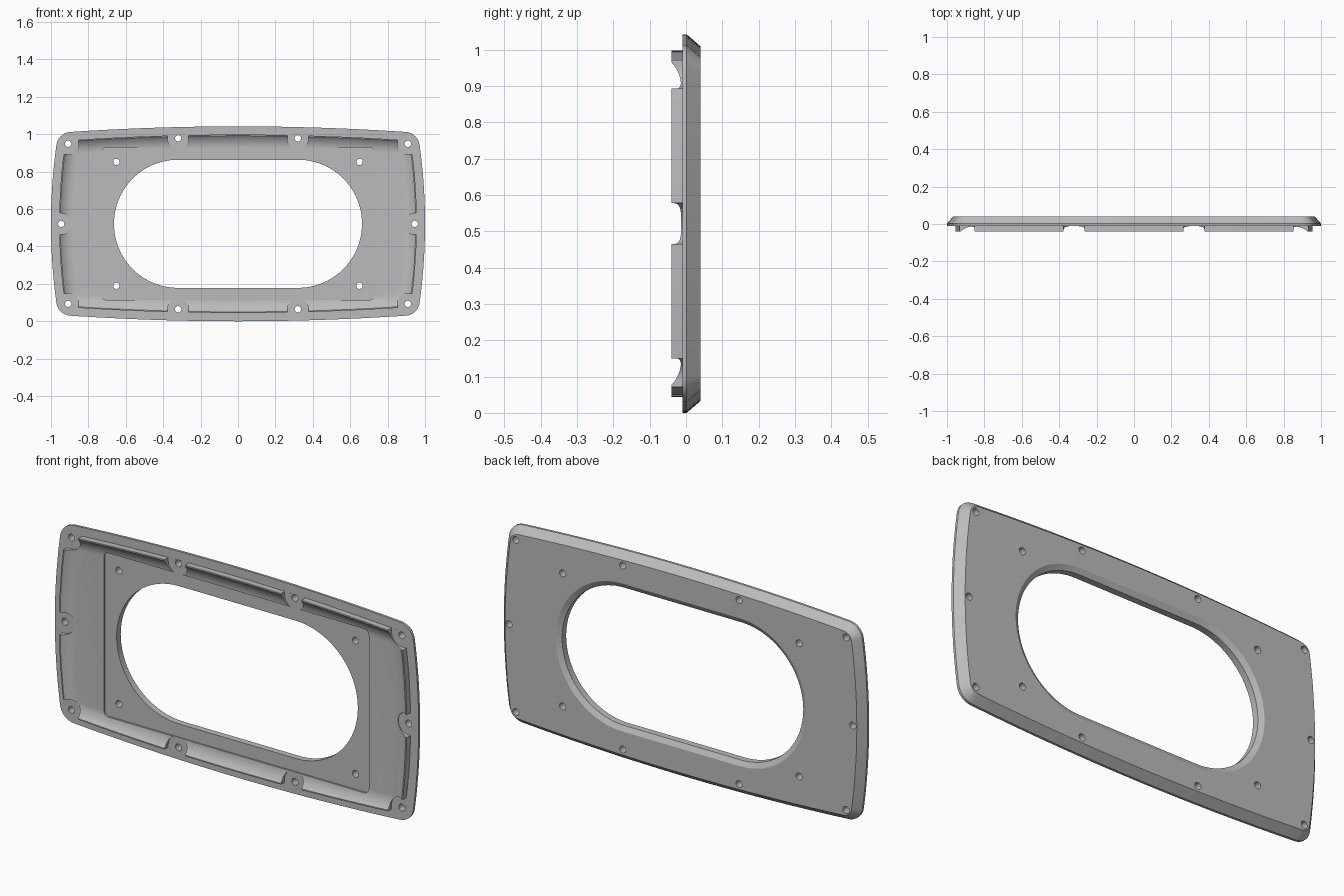
import bpy
import bmesh
from math import asin, atan2, cos, pi, sin, sqrt

cube = bpy.data.objects.get("Cube")
if cube:
    bpy.data.objects.remove(cube, do_unlink=True)

HALF_H = 0.521       # half height, also the centre height
SIDE_R, TOP_R = 3.07, 13.5
RIM_Y, FLOOR_Y, LIP_Y, PANEL_Y, BACK_Y = -0.01, -0.013, -0.04, -0.006, 0.04

grey = bpy.data.materials.new("plain grey")
grey.use_nodes = True
colour = (0.5, 0.5, 0.5, 1)
grey.diffuse_color = colour
grey.node_tree.nodes["Principled BSDF"].inputs["Base Color"].default_value = colour


def arc(cx, cz, r, a, b, n):
    return [(cx + r * cos(a + (b - a) * i / n), cz + r * sin(a + (b - a) * i / n))
            for i in range(n + 1)]


def outline(inset):
    """Bowed rectangle with round corners, shrunk by inset."""
    rc = max(0.08 - inset, 0.015)
    sx, tz = 1 - SIDE_R, HALF_H - TOP_R
    x, z = 0.9, 0.4
    for _ in range(30):
        x = sx + sqrt((SIDE_R - inset - rc) ** 2 - z * z)
        z = tz + sqrt((TOP_R - inset - rc) ** 2 - x * x)
    a, b = atan2(z, x - sx), atan2(z - tz, x)
    q = (arc(sx, 0, SIDE_R - inset, 0, a, 10)[:-1] + arc(x, z, rc, a, b, 10)
         + arc(0, tz, TOP_R - inset, b, pi / 2, 14)[1:])
    half = q + [(-px, pz) for px, pz in reversed(q[:-1])]
    return half + [(px, -pz) for px, pz in reversed(half[1:-1])]


def round_rect(hx, hz, r, n):
    pts = []
    for k, (sx, sz) in enumerate([(1, 1), (-1, 1), (-1, -1), (1, -1)]):
        pts += arc(sx * (hx - r), sz * (hz - r), r, k * pi / 2, (k + 1) * pi / 2, n)
    return pts


def loft(bm, rings):
    """Closed solid through rings of (points, y)."""
    loops = [[bm.verts.new((x, y, z + HALF_H)) for x, z in pts] for pts, y in rings]
    for lo, hi in zip(loops, loops[1:]):
        for i in range(len(lo)):
            j = (i + 1) % len(lo)
            bm.faces.new((lo[i], lo[j], hi[j], hi[i]))
    bm.faces.new(loops[0])
    bm.faces.new(loops[-1])


def solid(name, parts):
    bm = bmesh.new()
    for rings in parts:
        loft(bm, rings)
    bmesh.ops.recalc_face_normals(bm, faces=bm.faces)
    mesh = bpy.data.meshes.new(name)
    bm.to_mesh(mesh)
    bm.free()
    mesh.materials.append(grey)
    ob = bpy.data.objects.new(name, mesh)
    bpy.context.collection.objects.link(ob)
    return ob


def cut(target, cutter):
    mod = target.modifiers.new("cut", 'BOOLEAN')
    mod.operation, mod.solver, mod.object = 'DIFFERENCE', 'EXACT', cutter
    bpy.context.view_layer.objects.active = target
    bpy.ops.object.modifier_apply(modifier=mod.name)
    bpy.data.objects.remove(cutter, do_unlink=True)


# Screw positions around the rim, and on the recessed panel
signs = [(sx, sz) for sx in (-1, 1) for sz in (-1, 1)]
corners = [(0.908 * sx, 0.428 * sz) for sx, sz in signs]
long_edges = [(0.32 * sx, 0.457 * sz) for sx, sz in signs]
short_edges = [(-0.945, 0), (0.945, 0)]
panel_screws = [(0.65 * sx, 0.331 * sz) for sx, sz in signs]


def screw_seats(r, out=0.12):
    """Seat profiles: round towards the middle, straight out to the rim."""
    corner = arc(0, 0, r, pi, 1.5 * pi, 12) + [(out, -r), (out, out), (-r, out)]
    edge = arc(0, 0, r, pi / 2, 1.5 * pi, 24) + [(out, -r), (out, r)]
    shapes = []
    for cx, cz in corners:
        sx, sz = (1 if cx > 0 else -1), (1 if cz > 0 else -1)
        shapes.append([(cx + sx * u, cz + sz * v) for u, v in corner])
    for cx, cz in short_edges:
        s = 1 if cx > 0 else -1
        shapes.append([(cx + s * u, v) for u, v in edge])
    for cx, cz in long_edges:
        s = 1 if cz > 0 else -1
        shapes.append([(cx + v, cz + s * u) for u, v in edge])
    return shapes


# Bezel body with chamfered back edge and raised front lip
bezel = solid("bezel_plate", [[
    (outline(0.033), BACK_Y), (outline(0), 0.002), (outline(0), RIM_Y),
    (outline(0.044), RIM_Y), (outline(0.044), LIP_Y)]])

# Front cavity: a shallow cove sweeps from the lip down to the floor
rise, run = FLOOR_Y - LIP_Y, 0.068
cove_r = (rise ** 2 + run ** 2) / (2 * rise)
start = asin(run / cove_r)
cove = [(outline(0.05), -0.07)]
for i in range(11):
    t = start * (1 - i / 10)
    cove.append((outline(0.05 + run - cove_r * sin(t)), FLOOR_Y - cove_r * (1 - cos(t))))
cut(bezel, solid("cavity_cutter", [cove]))

# Flat screw seats cut through the lip and cove
cut(bezel, solid("seat_cutter", [[(s, -0.1), (s, RIM_Y - 0.0002)]
                                 for s in screw_seats(0.0565)]))

# Shallow recessed panel
panel = round_rect(0.728, 0.4075, 0.025, 6)
cut(bezel, solid("panel_cutter", [[(panel, -0.06), (panel, PANEL_Y)]]))

# Rounded opening, flared at the back
opening = round_rect(0.663, 0.3425, 0.3424, 24)
flare = round_rect(0.688, 0.3675, 0.3674, 24)
wider = round_rect(0.713, 0.3925, 0.3924, 24)
cut(bezel, solid("opening_cutter", [[
    (opening, -0.1), (opening, 0.026), (flare, BACK_Y), (wider, 0.054)]]))

# Screw holes
holes = [arc(x, z, 0.017, 0, 2 * pi, 20)[:-1]
         for x, z in corners + long_edges + short_edges + panel_screws]
cut(bezel, solid("hole_cutter", [[(h, -0.1), (h, 0.1)] for h in holes]))

# Smooth shading with sharp edges kept
for ob in bpy.context.selected_objects:
    ob.select_set(False)
bezel.select_set(True)
bpy.context.view_layer.objects.active = bezel
bpy.ops.object.shade_smooth_by_angle(angle=pi / 9)
